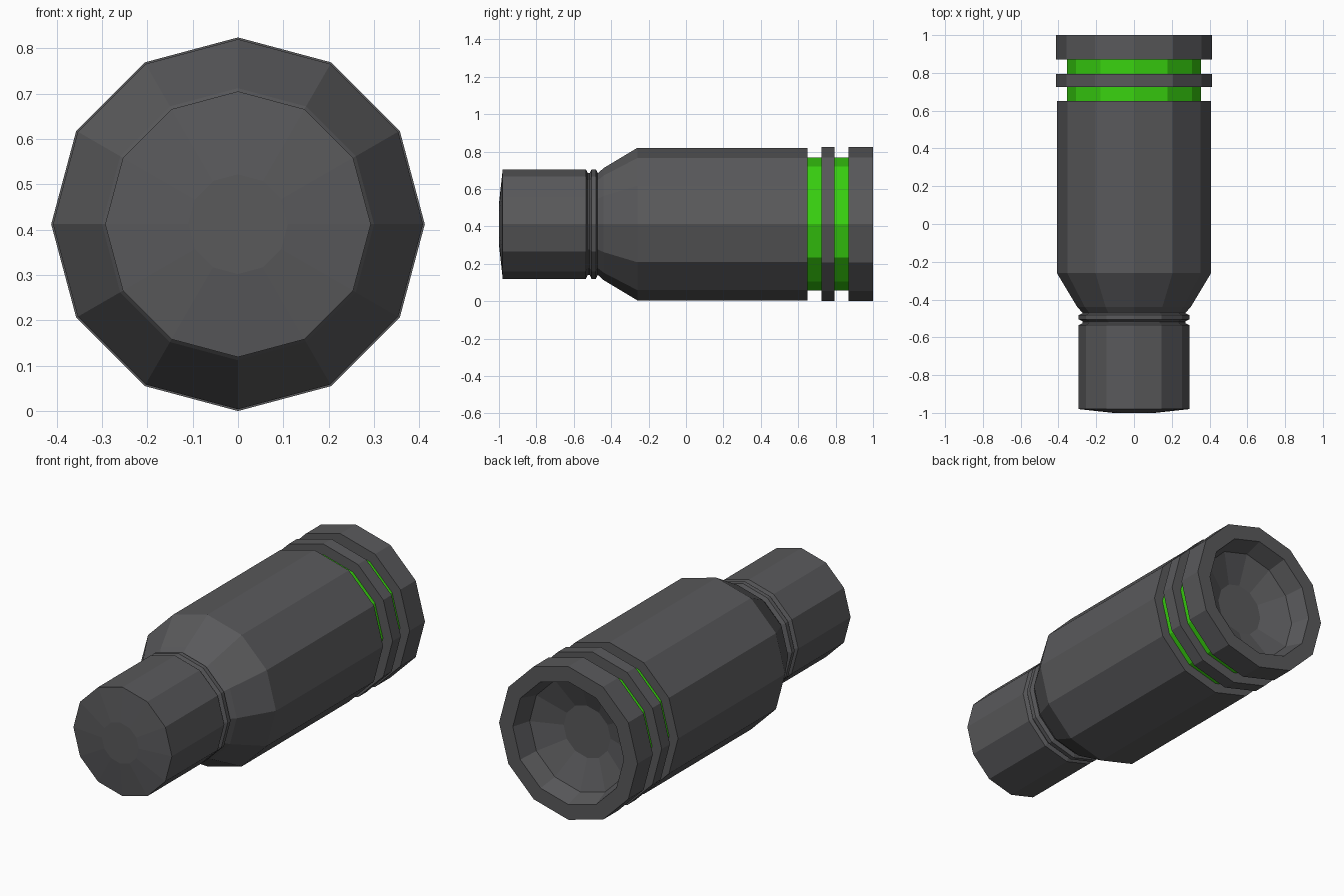
import bpy, bmesh, math

if "Cube" in bpy.data.objects:
    bpy.data.objects.remove(bpy.data.objects["Cube"])

SIDES = 12
CZ = 0.412


def material(name, col):
    m = bpy.data.materials.new(name)
    m.diffuse_color = (*col, 1)
    m.use_nodes = True
    m.node_tree.nodes["Principled BSDF"].inputs["Base Color"].default_value = m.diffuse_color
    return m


grey = material("dark grey", (0.1, 0.1, 0.105))
green = material("bright green", (0.04, 0.64, 0.005))


def lathe(name, profile, mat, closed=False):
    """Turn (y, radius) points about the long axis; radius 0 ends become a point."""
    bm = bmesh.new()
    rings = []
    for y, r in profile:
        n = 1 if r == 0 else SIDES
        rings.append([bm.verts.new((r * math.sin(2 * math.pi * i / SIDES), y,
                                    CZ + r * math.cos(2 * math.pi * i / SIDES)))
                      for i in range(n)])
    pairs = list(zip(rings, rings[1:]))
    if closed:
        pairs.append((rings[-1], rings[0]))
    for a, b in pairs:
        for i in range(SIDES):
            j = (i + 1) % SIDES
            quad = [a[i % len(a)], a[j % len(a)], b[j % len(b)], b[i % len(b)]]
            bm.faces.new(list(dict.fromkeys(quad)))
    bmesh.ops.recalc_face_normals(bm, faces=bm.faces)
    me = bpy.data.meshes.new(name)
    bm.to_mesh(me)
    bm.free()
    me.materials.append(mat)
    ob = bpy.data.objects.new(name, me)
    bpy.context.collection.objects.link(ob)
    return ob


# Domed nose, neck, two grooves with a bead between, shoulder and barrel
lathe("barrel", [(-1, 0), (-1, 0.11), (-0.98, 0.293), (-0.535, 0.293), (-0.525, 0.272),
                 (-0.515, 0.272), (-0.505, 0.293), (-0.482, 0.293), (-0.472, 0.272),
                 (-0.465, 0.277), (-0.44, 0.3), (-0.26, 0.408), (0.65, 0.408), (0.65, 0)], grey)

# Green bands sunk between the collars
for name, y0, y1 in (("front_band", 0.65, 0.725), ("rear_band", 0.795, 0.87)):
    lathe(name, [(y0, 0.355), (y1, 0.355), (y1, 0.34), (y0, 0.34)], green, True)

# Middle collar
lathe("middle_collar", [(0.725, 0.412), (0.795, 0.412), (0.795, 0.33), (0.725, 0.33)], grey, True)

# End collar with a recessed bowl
lathe("end_collar", [(0.65, 0), (0.65, 0.336), (0.87, 0.336), (0.87, 0.412), (1, 0.412), (1, 0.33),
                     (0.9, 0.3), (0.84, 0.14), (0.84, 0)], grey)
